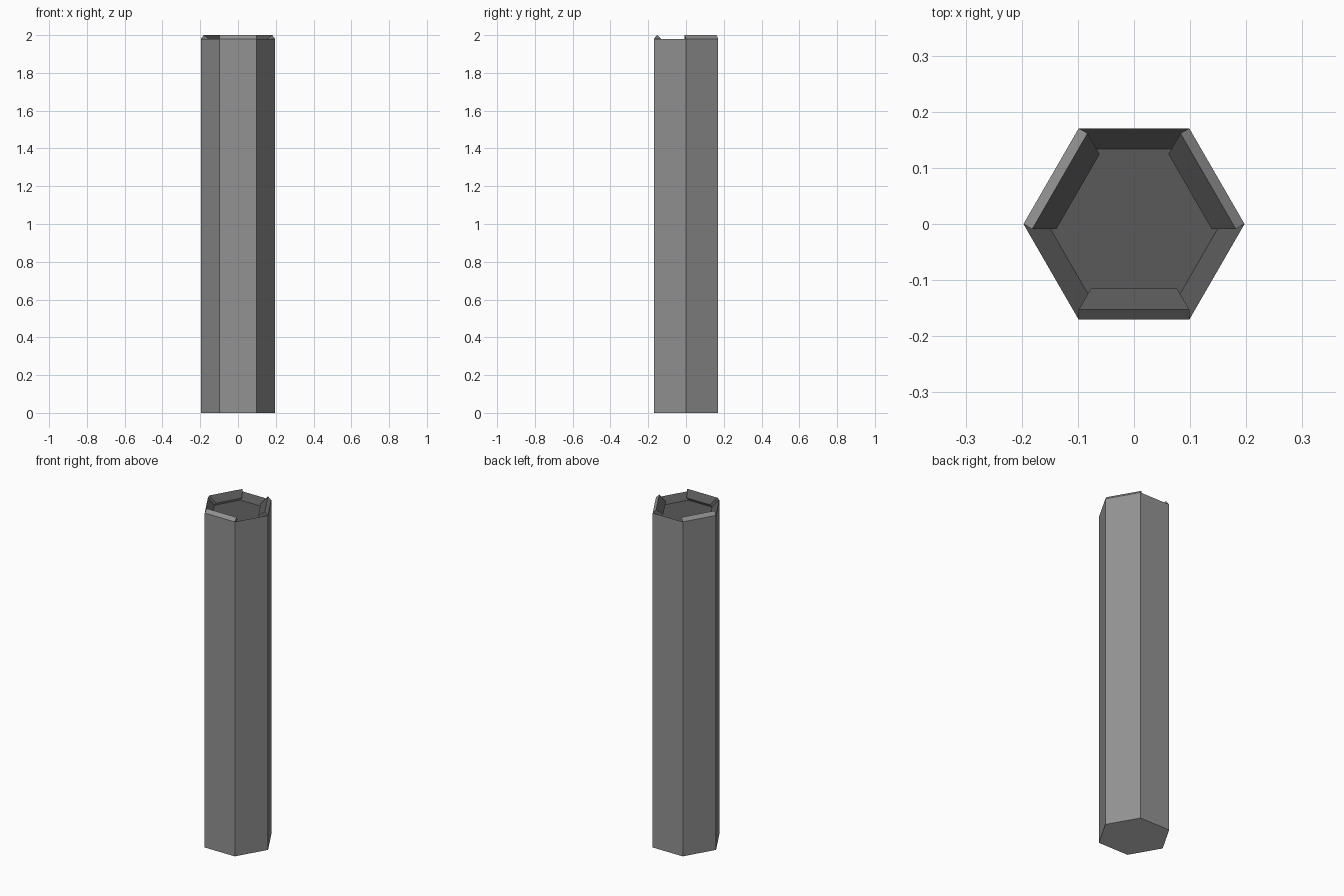
import bpy, bmesh, math
from mathutils import Vector

if "Cube" in bpy.data.objects:
    bpy.data.objects.remove(bpy.data.objects["Cube"])

RADIUS, RIM_Z = 0.197, 1.98
INNER_R, FLOOR_Z = 0.154, 1.946
SHIFT_IN, SHIFT_UP = 0.018, 0.02
PLAIN, SIDE, TOP = 0, 1, 2


def grey(name, v):
    mat = bpy.data.materials.new(name)
    mat.diffuse_color = (v, v, v, 1)
    mat.use_nodes = True
    mat.node_tree.nodes["Principled BSDF"].inputs["Base Color"].default_value = mat.diffuse_color
    return mat


def hex_ring(bm, r, z):
    return [bm.verts.new((r * math.cos(math.radians(60 * i)),
                          r * math.sin(math.radians(60 * i)), z)) for i in range(6)]


bm = bmesh.new()

# Hexagonal shaft with a sloped, recessed top
rings = [hex_ring(bm, RADIUS, 0), hex_ring(bm, RADIUS, RIM_Z), hex_ring(bm, INNER_R, FLOOR_Z)]
bm.faces.new(rings[0][::-1]).material_index = PLAIN
bm.faces.new(rings[2]).material_index = TOP
slopes = []
for lower, upper in zip(rings, rings[1:]):
    for i in range(6):
        j = (i + 1) % 6
        face = bm.faces.new((lower[i], lower[j], upper[j], upper[i]))
        face.material_index = SIDE
        if lower is rings[1]:
            face.material_index = TOP
            slopes.append(face)

# Every second rim slope is raised along its normal into a ridge
for i in (0, 2, 4):
    raised = bmesh.ops.extrude_discrete_faces(bm, faces=[slopes[i]])["faces"][0]
    angle = math.radians(60 * i + 30)
    shift = Vector((-SHIFT_IN * math.cos(angle), -SHIFT_IN * math.sin(angle), SHIFT_UP))
    bmesh.ops.translate(bm, verts=list(raised.verts), vec=shift)
    for edge in raised.edges:
        for face in edge.link_faces:
            if face is not raised:
                face.material_index = SIDE
    raised.material_index = TOP

bmesh.ops.recalc_face_normals(bm, faces=bm.faces[:])
mesh = bpy.data.meshes.new("hexagonal_post")
bm.to_mesh(mesh)
bm.free()
for mat in (grey("base_grey", 0.8), grey("side_grey", 0.29), grey("top_grey", 0.10)):
    mesh.materials.append(mat)
post = bpy.data.objects.new("hexagonal_post", mesh)
bpy.context.collection.objects.link(post)
